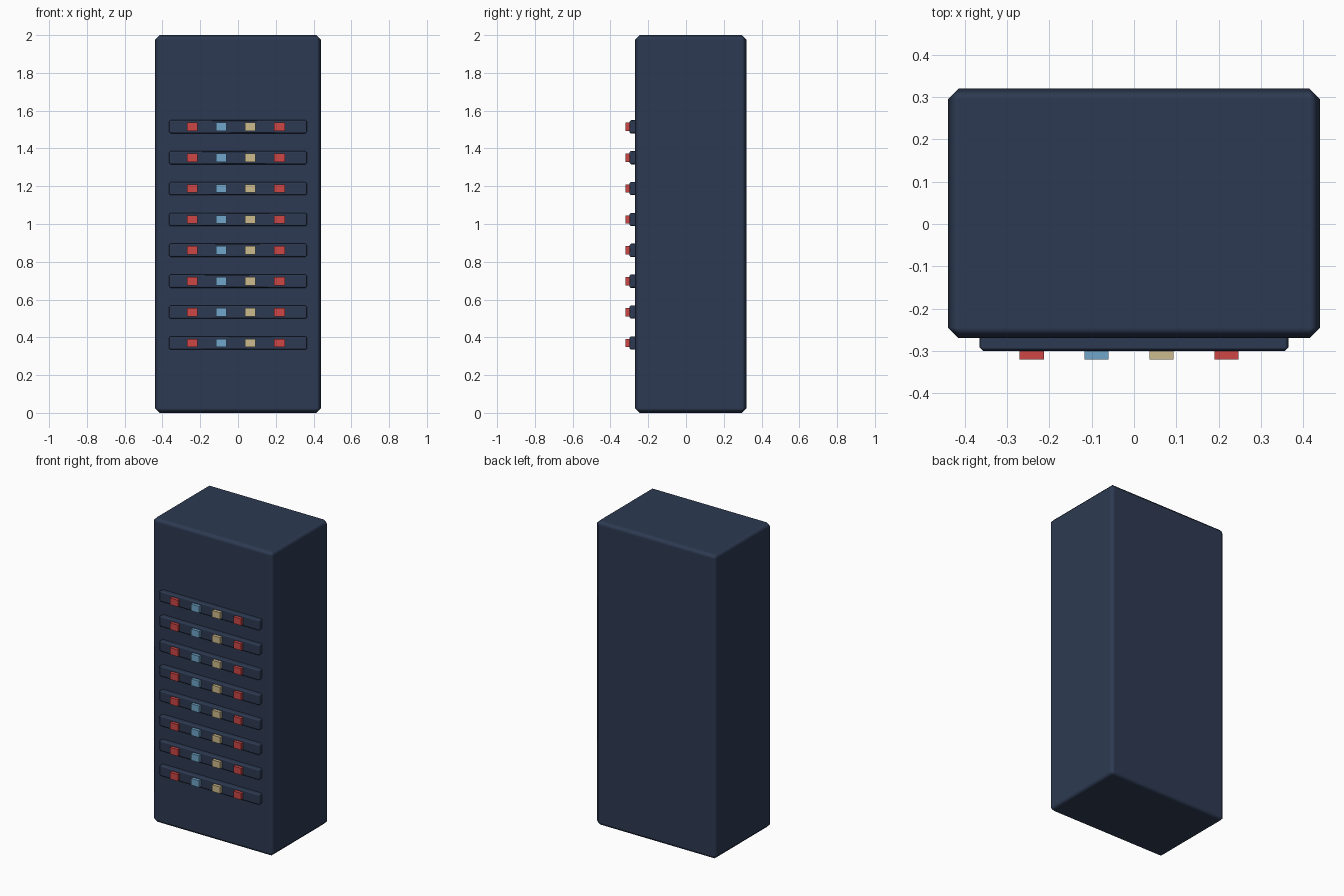
import bpy
import math

if "Cube" in bpy.data.objects:
    bpy.data.objects.remove(bpy.data.objects["Cube"])


def material(name, rgb):
    # sRGB 0-255 to linear
    lin = [(c / 255 / 12.92) if c <= 10 else ((c / 255 + 0.055) / 1.055) ** 2.4 for c in rgb]
    m = bpy.data.materials.new(name)
    m.diffuse_color = (*lin, 1)
    m.use_nodes = True
    m.node_tree.nodes["Principled BSDF"].inputs["Base Color"].default_value = m.diffuse_color
    return m


NAVY = material("navy metal", (45, 58, 82))
RED = material("red light", (205, 70, 70))
BLUE = material("blue light", (112, 166, 202))
TAN = material("tan light", (206, 187, 142))


def box(name, lo, hi, mat, bevel=0):
    bpy.ops.mesh.primitive_cube_add(size=1, location=[(a + b) / 2 for a, b in zip(lo, hi)])
    ob = bpy.context.object
    ob.name = name
    ob.scale = [b - a for a, b in zip(lo, hi)]
    bpy.ops.object.transform_apply(location=False, rotation=False, scale=True)
    ob.data.materials.append(mat)
    if bevel:
        # single chamfer, shaded softly into the flat faces
        bpy.ops.object.shade_smooth()
        mod = ob.modifiers.new("chamfer", "BEVEL")
        mod.width = bevel
        mod.segments = 1
        mod.limit_method = 'ANGLE'
        mod.angle_limit = math.radians(30)
        mod.harden_normals = True
    return ob


# Cabinet body
box("cabinet", (-0.44, -0.27, 0), (0.44, 0.32, 2), NAVY, 0.025)

# Eight server rails, each with four status lights
for row in range(8):
    z = 0.37 + row * 0.1635
    box(f"rail_{row + 1}", (-0.365, -0.30, z - 0.035), (0.365, -0.26, z + 0.035), NAVY, 0.008)
    for col, mat in enumerate((RED, BLUE, TAN, RED)):
        x = -0.242 + col * 0.1537
        box(f"light_{row + 1}_{col + 1}", (x - 0.0285, -0.32, z - 0.022),
            (x + 0.0285, -0.29, z + 0.022), mat)
